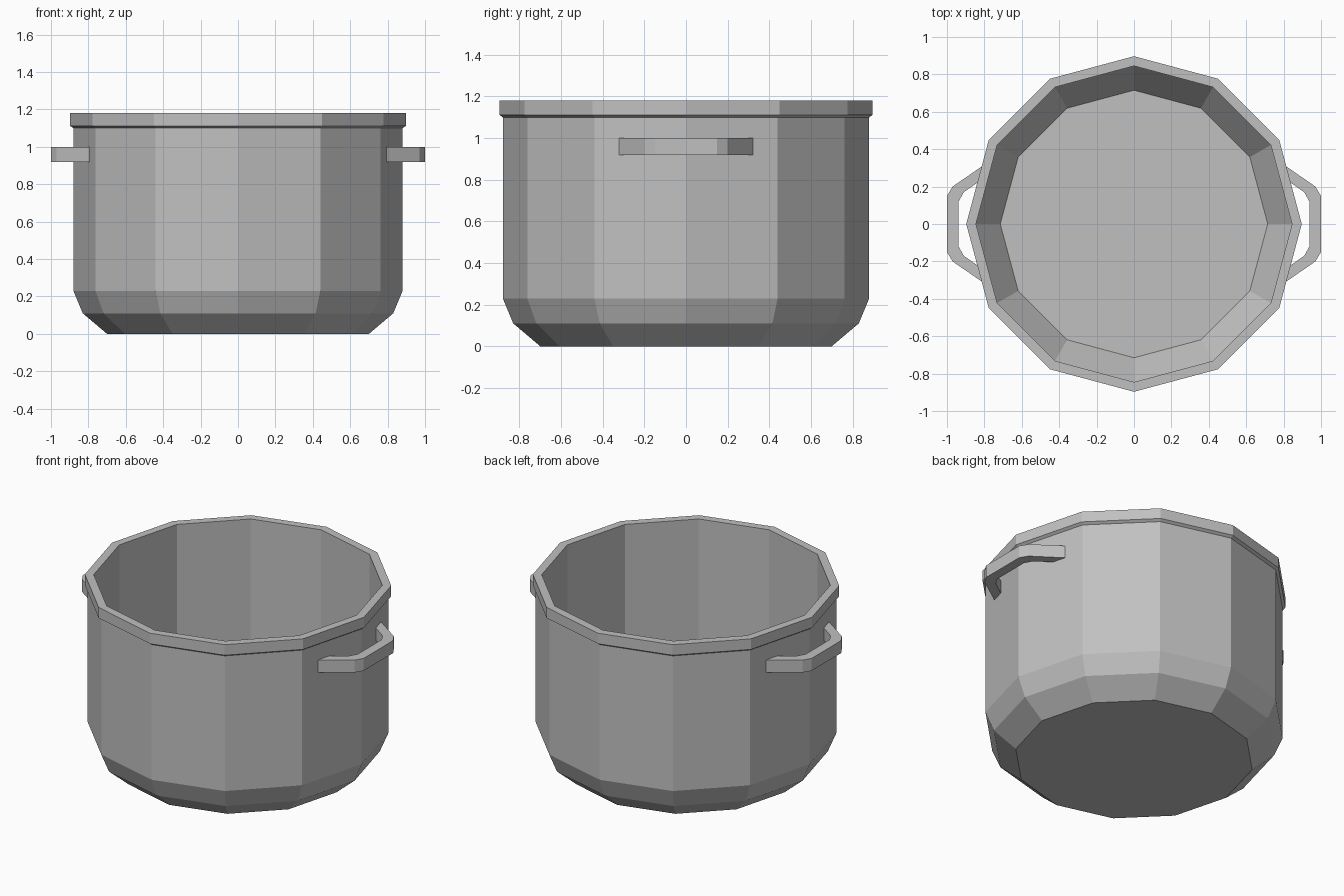
import bpy, bmesh
from math import cos, sin, tau

old = bpy.data.objects.get("Cube")
if old:
    bpy.data.objects.remove(old, do_unlink=True)

SIDES = 12


def make_material(name, rgb):
    mat = bpy.data.materials.new(name)
    mat.use_nodes = True
    mat.diffuse_color = (*rgb, 1)
    mat.node_tree.nodes["Principled BSDF"].inputs["Base Color"].default_value = (*rgb, 1)
    return mat


metal = make_material("grey metal", (0.53, 0.53, 0.53))


def add_object(name, bm):
    bmesh.ops.recalc_face_normals(bm, faces=bm.faces)
    mesh = bpy.data.meshes.new(name)
    bm.to_mesh(mesh)
    bm.free()
    mesh.materials.append(metal)
    obj = bpy.data.objects.new(name, mesh)
    bpy.context.collection.objects.link(obj)
    return obj


def lathe(name, profile):
    """Turn an (radius, z) profile into a faceted vessel with both ends capped."""
    bm = bmesh.new()
    rings = [[bm.verts.new((r * cos(tau * i / SIDES), r * sin(tau * i / SIDES), z))
              for i in range(SIDES)] for r, z in profile]
    for a, b in zip(rings, rings[1:]):
        for i in range(SIDES):
            j = (i + 1) % SIDES
            bm.faces.new((a[i], a[j], b[j], b[i]))
    bm.faces.new(rings[0])
    bm.faces.new(rings[-1])
    return add_object(name, bm)


def handle(name, side):
    """Extrude a bracket outline that is symmetric about y = 0."""
    outer = [(0.782, 0.33), (0.97, 0.2), (1.0, 0.15)]
    inner = [(0.938, 0.12), (0.91, 0.17), (0.81, 0.24)]
    outer += [(x, -y) for x, y in reversed(outer)]
    inner = [(x, -y) for x, y in reversed(inner)] + inner
    inner.reverse()
    bm = bmesh.new()
    low, high = ([[bm.verts.new((side * x, y, z)) for x, y in line]
                  for line in (outer, inner)] for z in (0.92, 1.0))
    # four long sides of the bar
    strips = [low[0], low[1], high[1], high[0]]
    for k in range(4):
        a, b = strips[k], strips[(k + 1) % 4]
        for i in range(len(a) - 1):
            bm.faces.new((a[i], a[i + 1], b[i + 1], b[i]))
    # ends against the wall
    for end in (0, -1):
        bm.faces.new([s[end] for s in strips])
    return add_object(name, bm)


# pot: chamfered base, straight wall, rim lip, then down the inside to the floor
lathe("pot_body", [
    (0.7, 0), (0.83, 0.11), (0.88, 0.23), (0.88, 1.1),
    (0.897, 1.112), (0.897, 1.18), (0.845, 1.18),
    (0.845, 0.24), (0.715, 0.06),
])

# side handles
handle("left_handle", 1)
handle("right_handle", -1)
